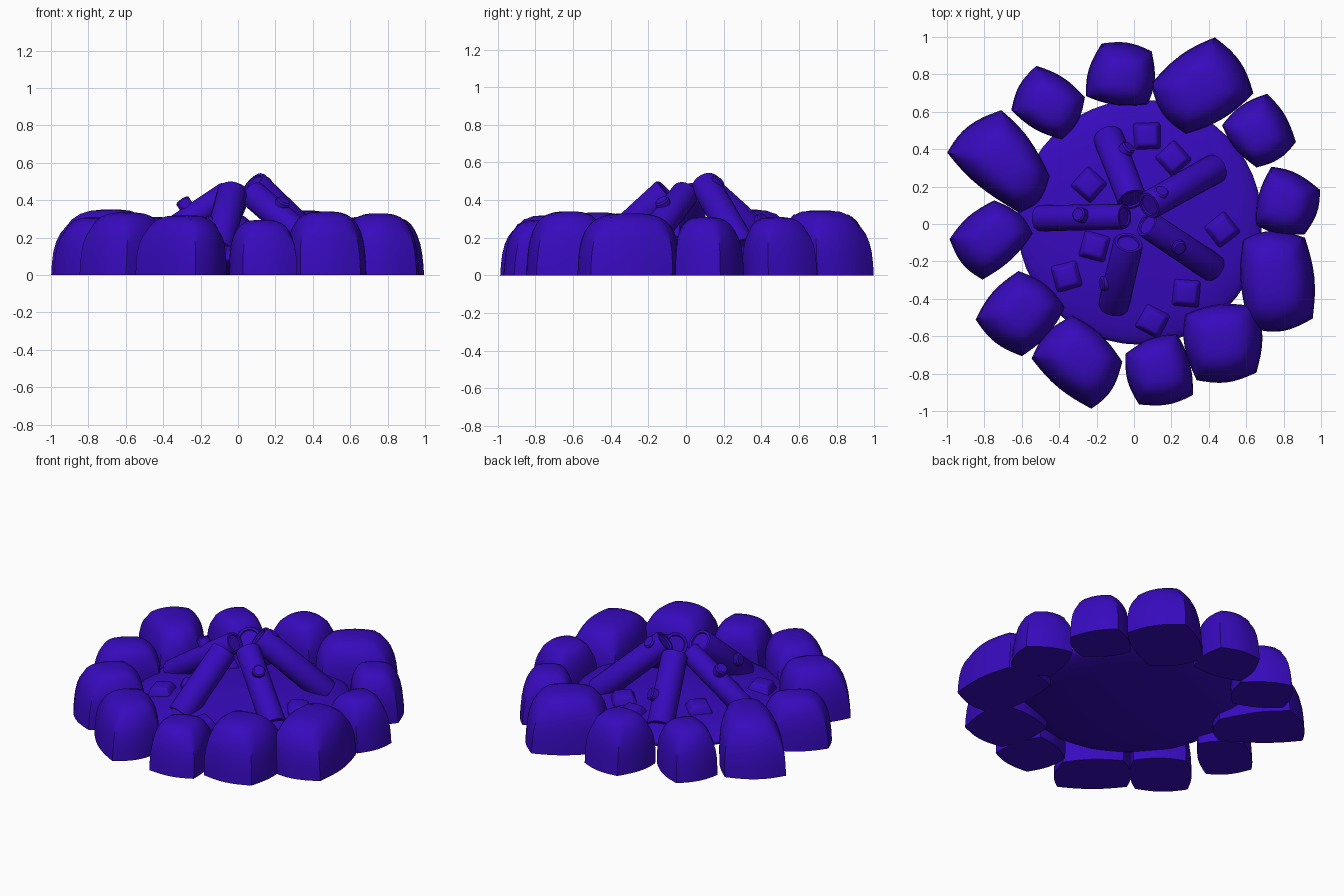
import bpy, bmesh, math
from mathutils import Vector, Matrix

if "Cube" in bpy.data.objects:
    bpy.data.objects.remove(bpy.data.objects["Cube"])

mat = bpy.data.materials.new("deep violet blue")
mat.diffuse_color = (0.038, 0.003, 0.51, 1)
mat.use_nodes = True
mat.node_tree.nodes["Principled BSDF"].inputs["Base Color"].default_value = mat.diffuse_color


def finish(name, bm, angle=30):
    bmesh.ops.recalc_face_normals(bm, faces=bm.faces)
    me = bpy.data.meshes.new(name)
    bm.to_mesh(me)
    bm.free()
    ob = bpy.data.objects.new(name, me)
    me.materials.append(mat)
    bpy.context.collection.objects.link(ob)
    bpy.ops.object.select_all(action='DESELECT')
    ob.select_set(True)
    bpy.context.view_layer.objects.active = ob
    bpy.ops.object.shade_smooth_by_angle(angle=math.radians(angle))
    return ob


def stone(name, corners, h):
    """Half of a rounded cube, fitted to a four-cornered footprint."""
    a, b, c, d = [Vector(p) for p in corners]
    mid = (a + b + c + d) / 4
    a, b, c, d = [mid + (p - mid) * 1.03 for p in (a, b, c, d)]
    bm = bmesh.new()
    bmesh.ops.create_cube(bm, size=2)
    bmesh.ops.subdivide_edges(bm, edges=bm.edges, cuts=9, use_grid_fill=True)
    bmesh.ops.bisect_plane(bm, geom=bm.verts[:] + bm.edges[:] + bm.faces[:],
                           plane_co=(0, 0, 0), plane_no=(0, 0, -1), clear_outer=True)
    bmesh.ops.holes_fill(bm, edges=[e for e in bm.edges if e.is_boundary])
    t, k = 0.52, 3.2
    for v in bm.verts:
        x, y, z = v.co
        m = max(abs(x), abs(y))
        flat = Vector((x, y))
        if m > 0:                                   # bulging sides
            flat = flat.lerp(flat.normalized() * m, t) / (1 - t + t * 0.7071)
        f = (m ** k + z ** k) ** (-1 / k) if m + z > 0 else 1   # rounded shoulder
        f = f if max(m, z) > .99 else 1
        flat, z = flat * f, z * f * (1 - .09 * (x * y) ** 2)
        u, w = (flat.x + 1) / 2, (flat.y + 1) / 2
        p = d.lerp(c, u).lerp(a.lerp(b, u), w)
        p -= mid.normalized() * 0.02 * z            # lean toward the fire
        v.co = (p.x, p.y, h * z)
    return finish(name, bm, 38)


# Ring of stones: footprint corners and height
stones = [
    ([(-.17, .96), (.09, .92), (.07, .65), (-.25, .69)], .33),
    ([(.43, .99), (.63, .70), (.28, .49), (.10, .75)], .345),
    ([(.71, .69), (.86, .44), (.66, .31), (.48, .53)], .31),
    ([(.74, .30), (.99, .18), (.91, -.05), (.66, 0)], .31),
    ([(.59, -.09), (.91, -.08), (.95, -.50), (.63, -.55)], .33),
    ([(.28, -.49), (.65, -.45), (.65, -.79), (.34, -.83)], .34),
    ([(-.04, -.70), (.23, -.60), (.31, -.91), (.03, -.96)], .295),
    ([(-.33, -.50), (-.07, -.74), (-.23, -.98), (-.54, -.72)], .32),
    ([(-.62, -.26), (-.38, -.45), (-.60, -.70), (-.84, -.51)], .335),
    ([(-.75, .12), (-.55, -.05), (-.81, -.29), (-.98, -.08)], .31),
    ([(-.71, .60), (-.46, .26), (-.62, .07), (-.99, .38)], .35),
    ([(-.52, .84), (-.27, .68), (-.39, .46), (-.65, .61)], .31),
]
for i, (cs, h) in enumerate(stones):
    stone(f"ring_stone_{i + 1}", cs, h)


# Ash mound: a flattened ball resting on the ground
MC, MR, MZ, MH = Vector((0.03, 0.01)), 0.655, 0.09, 0.1


def ash_z(x, y):
    r = min(1, (Vector((x, y)) - MC).length / MR)
    wave = 0.008 * math.sin(9 * x + 1) * math.cos(8 * y)
    return MZ + MH * math.sqrt(1 - r * r) + wave * (1 - r)


bm = bmesh.new()
bmesh.ops.create_uvsphere(bm, u_segments=48, v_segments=28, radius=1)
for v in bm.verts:
    x, y = MC.x + MR * v.co.x, MC.y + MR * v.co.y
    v.co = (x, y, ash_z(x, y) if v.co.z > 0 else MZ * (1 + v.co.z))
finish("ash_mound", bm, 60)


def lathe(name, start, end, profile, seg=20):
    """Turned solid; profile is (radius, distance from start)."""
    axis = end - start
    rot = axis.to_track_quat('Z', 'Y').to_matrix().to_4x4()
    M = Matrix.Translation(start) @ rot
    bm = bmesh.new()
    rings = [[bm.verts.new(M @ Vector((r * math.cos(2 * math.pi * i / seg),
                                       r * math.sin(2 * math.pi * i / seg), z)))
              for i in range(seg)] for r, z in profile]
    for p, q in zip(rings, rings[1:]):
        for i in range(seg):
            k = (i + 1) % seg
            bm.faces.new((p[i], p[k], q[k], q[i]))
    bm.faces.new(rings[0])
    bm.faces.new(rings[-1])
    return finish(name, bm, 35)


# Logs leaning together: top, foot, radius, knot seen from above, knot length
logs = [
    ((-.03, -.10, .445), (-.11, -.44, .13), .083, (-.17, -.29), .02),
    ((.08, .10, .49), (.44, .30, .14), .080, (.07, .14), .004),
    ((.07, .00, .44), (.43, -.24, .13), .077, (.20, -.10), .02),
    ((-.05, .04, .44), (-.51, .03, .13), .070, (-.24, .05), .04),
    ((-.01, .13, .44), (-.14, .47, .13), .082, (-.02, .37), .03),
]
for i, (top, foot, r, kp, kl) in enumerate(logs):
    top, foot = Vector(top), Vector(foot)
    ax = top - foot
    L = ax.length
    lathe(f"log_{i + 1}", foot, top, [
        (r * .75, .008), (r * .78, 0), (r * .93, 0), (r, .012),
        (r * .97, L - .012), (r * .9, L), (r * .72, L), (r * .68, L - .01)])
    # Knot stub standing out of the log
    n = ax.normalized()
    flat = Vector((ax.x, ax.y))
    s = (Vector(kp) - Vector(foot[:2])).dot(flat) / flat.length_squared
    base = foot + ax * min(.88, max(.15, s))
    side = Vector((-flat.y, flat.x)).normalized()
    off = (Vector(kp) - Vector(base[:2])).dot(side)
    sideways = max(-.9, min(.9, off / (r + .015)))
    up = Vector((0, 0, 1)) - n * n.z
    out = up.normalized() * math.sqrt(1 - sideways ** 2) + Vector((side.x, side.y, 0)) * sideways
    k = .04
    lathe(f"log_knot_{i + 1}", base + out * (r * .5), base + out * (r + kl), [
        (k, 0), (k, r * .5 + kl - .008), (k * .8, r * .5 + kl)], 12)


# Charcoal chips on the ash: x, y, turn in degrees
chips = [(.07, .47, 2), (.21, .35, 42), (-.24, .21, 48), (.47, -.03, 38),
         (-.21, -.12, -15), (-.36, -.28, 15), (.28, -.37, -5), (.10, -.52, -28)]
for i, (x, y, deg) in enumerate(chips):
    bm = bmesh.new()
    bmesh.ops.create_cube(bm, size=1)
    for v in bm.verts:
        w = .1 if v.co.z > 0 else .155
        v.co = (v.co.x * w, v.co.y * w, v.co.z * .06)
    bmesh.ops.bevel(bm, geom=bm.edges[:], offset=.012, segments=2, affect='EDGES', profile=.5)
    e = .01
    nrm = Vector(((ash_z(x - e, y) - ash_z(x + e, y)) / (2 * e),
                  (ash_z(x, y - e) - ash_z(x, y + e)) / (2 * e), 1))
    tilt = Vector((0, 0, 1)).rotation_difference(nrm.lerp(Vector((0, 0, 1)), .4)).to_matrix().to_4x4()
    M = Matrix.Translation((x, y, ash_z(x, y) + .015)) @ tilt @ Matrix.Rotation(math.radians(deg), 4, 'Z')
    bmesh.ops.transform(bm, matrix=M, verts=bm.verts)
    finish(f"charcoal_chip_{i + 1}", bm, 35)
